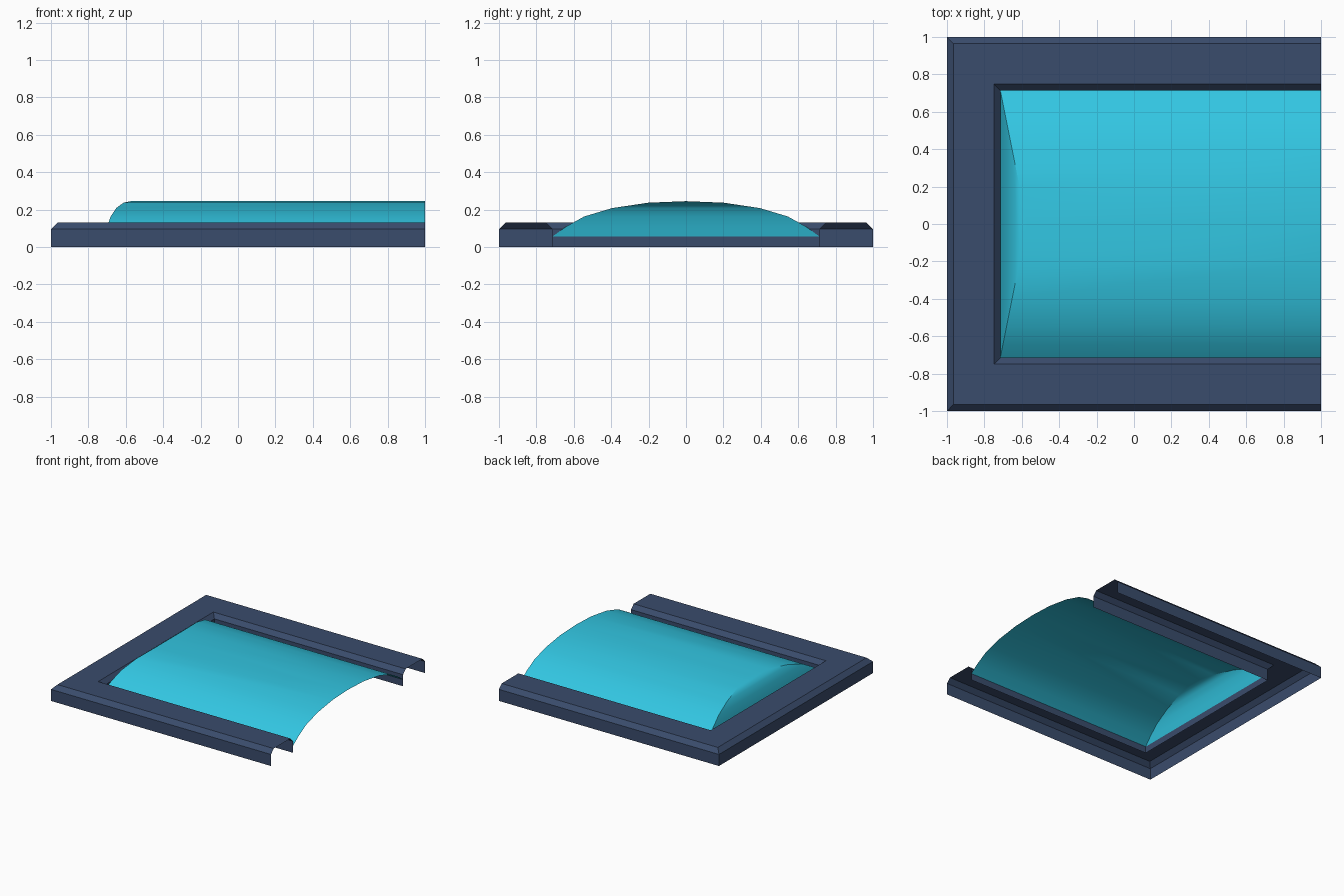
import bpy
import bmesh

cube = bpy.data.objects.get("Cube")
if cube:
    bpy.data.objects.remove(cube, do_unlink=True)


def material(name, rgb):
    mat = bpy.data.materials.new(name)
    mat.use_nodes = True
    mat.diffuse_color = (*rgb, 1)
    mat.node_tree.nodes["Principled BSDF"].inputs["Base Color"].default_value = (*rgb, 1)
    return mat


def mitred_sweep(name, profile, mat, open_end=1.0):
    """Sweep rows of (end distance, half width, height) round a U open at +x."""
    bm = bmesh.new()
    rows = []
    for end, half, z in profile:
        path = [(open_end, half), (-end, half), (-end, -half), (open_end, -half)]
        rows.append([bm.verts.new((x, y, z)) for x, y in path])
    for outer, inner in zip(rows, rows[1:]):
        for i in range(3):
            bm.faces.new((outer[i], outer[i + 1], inner[i + 1], inner[i]))
    bmesh.ops.remove_doubles(bm, verts=bm.verts, dist=0.0005)
    mesh = bpy.data.meshes.new(name)
    bm.to_mesh(mesh)
    bm.free()
    mesh.materials.append(mat)
    obj = bpy.data.objects.new(name, mesh)
    bpy.context.collection.objects.link(obj)
    return obj


navy = material("navy frame", (0.042, 0.072, 0.15))
cyan = material("cyan glass", (0.032, 0.565, 0.76))

# Hollow frame channel with chamfered top edges
channel = [(1.0, 0), (1.0, 0.095), (0.965, 0.13),
           (0.748, 0.13), (0.715, 0.095), (0.715, 0)]
mitred_sweep("frame", [(d, d, z) for d, z in channel], navy)

# Arched glass, with a steeper curved closing end
HALF = 0.715
arch = [(HALF, 0.055), (0.645, 0.107), (0.545, 0.163),
        (0.395, 0.208), (0.2, 0.237), (0, 0.245)]
glass = mitred_sweep("arched_glass",
                     [(HALF - 0.2 * (HALF - y), y, z) for y, z in arch], cyan)

bpy.ops.object.select_all(action="DESELECT")
glass.select_set(True)
bpy.context.view_layer.objects.active = glass
bpy.ops.object.shade_smooth_by_angle()
